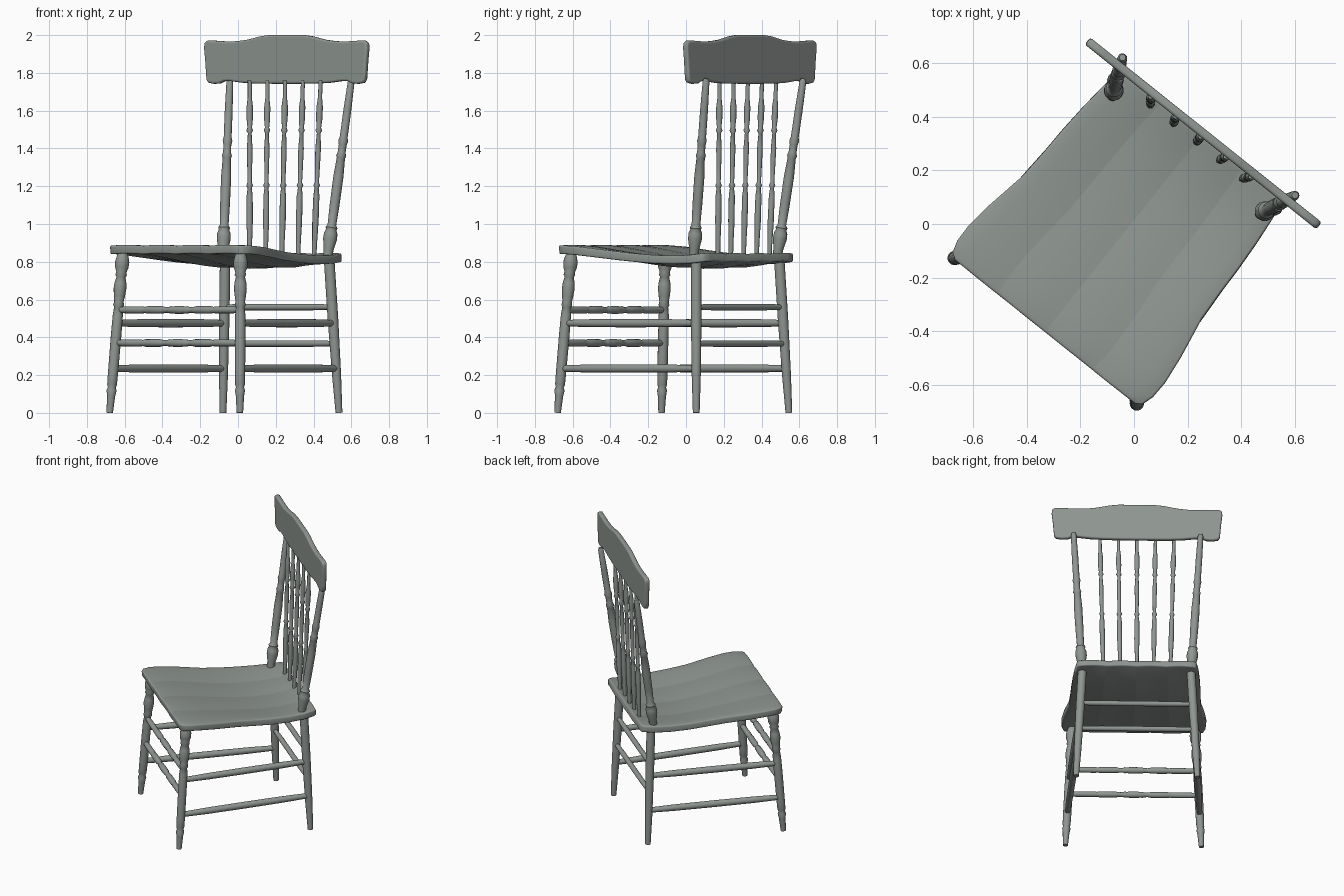
import bpy, bmesh, math
from mathutils import Vector, Matrix

if "Cube" in bpy.data.objects:
    bpy.data.objects.remove(bpy.data.objects["Cube"])

# whole chair is turned about the vertical axis
PLACE = Matrix.Rotation(math.radians(-38.6), 4, 'Z') @ Matrix.Translation((-0.009, 0, 0))

paint = bpy.data.materials.new("grey_green_paint")
paint.diffuse_color = (.275, .305, .285, 1)
paint.use_nodes = True
paint.node_tree.nodes["Principled BSDF"].inputs["Base Color"].default_value = paint.diffuse_color


def finish(name, bm, angle=35):
    me = bpy.data.meshes.new(name)
    bm.to_mesh(me)
    bm.free()
    me.materials.append(paint)
    ob = bpy.data.objects.new(name, me)
    bpy.context.collection.objects.link(ob)
    ob.matrix_world = PLACE
    bpy.ops.object.select_all(action='DESELECT')
    ob.select_set(True)
    bpy.context.view_layer.objects.active = ob
    bpy.ops.object.shade_smooth_by_angle(angle=math.radians(angle))
    return ob


def bevel(ob, width, segments=3):
    m = ob.modifiers.new("rounding", 'BEVEL')
    m.width, m.segments = width, segments
    m.limit_method, m.angle_limit = 'ANGLE', math.radians(50)


def turned(name, a, b, profile, sides=16):
    """Lathe-turned stick from a to b; profile = (fraction along, radius)."""
    a, b = Vector(a), Vector(b)
    rot = (b - a).to_track_quat('Z', 'Y')
    bm = bmesh.new()
    rings = []
    for t, r in profile:
        c = a.lerp(b, t)
        rings.append([bm.verts.new(c + rot @ Vector((r * math.cos(k * math.tau / sides),
                      r * math.sin(k * math.tau / sides), 0))) for k in range(sides)])
    for p, q in zip(rings, rings[1:]):
        for k in range(sides):
            n = (k + 1) % sides
            bm.faces.new((p[k], p[n], q[n], q[k]))
    bm.faces.new(rings[0][::-1])
    bm.faces.new(rings[-1])
    return finish(name, bm, 50)


def by_height(points):
    z0, z1 = points[0][0], points[-1][0]
    return [((z - z0) / (z1 - z0), r) for z, r in points]


# leg end points on the +x side
FRONT = (Vector((.441, -.525, 0)), Vector((.398, -.466, .85)))
REAR = (Vector((.393, .376, 0)), Vector((.352, .343, .82)))


def on_leg(leg, z, s):
    p = leg[0].lerp(leg[1], z / leg[1].z)
    return Vector((p.x * s, p.y, z))


# seat: four crowned planks, dished and dipping toward the back (y, half width, top z, dish)
rows = [(-.523, .43, .884, 0), (-.505, .455, .885, 0), (-.46, .468, .885, .001),
        (-.39, .470, .881, .004), (-.28, .457, .870, .010), (-.12, .428, .853, .020),
        (0, .421, .843, .026), (.11, .418, .836, .028), (.23, .411, .833, .024),
        (.33, .402, .836, .014), (.40, .390, .843, .004), (.417, .375, .845, .002)]
COLS = 16
bm = bmesh.new()
grid = []
for y, w, z, d in rows:
    line = []
    for j in range(COLS + 1):
        u = 2 * j / COLS - 1
        crown = .005 * math.sin(math.pi * (j % 4) / 4)
        line.append(bm.verts.new((w * u, y, z - d * (1 - u * u) + crown)))
    grid.append(line)
for p, q in zip(grid, grid[1:]):
    for j in range(COLS):
        bm.faces.new((p[j], p[j + 1], q[j + 1], q[j]))
for p, q in zip(grid, grid[1:]):
    for j in (4, 8, 12):
        bm.edges.get((p[j], q[j])).smooth = False
seat = finish("seat", bm)
m = seat.modifiers.new("thickness", 'SOLIDIFY')
m.thickness, m.offset = .045, -1
bevel(seat, .008)

# crest rail: mirrored outline, extruded
half = [(0, 2.0), (.12, 2.0), (.18, 1.993), (.26, 1.976), (.33, 1.968), (.40, 1.966),
        (.47, 1.970), (.53, 1.971), (.551, 1.960), (.553, 1.93), (.546, 1.87), (.540, 1.80),
        (.537, 1.765), (.525, 1.748), (.49, 1.742), (.45, 1.744), (.42, 1.756),
        (.38, 1.757), (.30, 1.748), (.2, 1.743), (0, 1.742)]
outline = half + [(-x, z) for x, z in half[-2:0:-1]]
bm = bmesh.new()
face = bm.faces.new([bm.verts.new((x, .409, z)) for x, z in outline])
ext = bmesh.ops.extrude_face_region(bm, geom=[face])
bmesh.ops.translate(bm, vec=(0, .033, 0),
                    verts=[v for v in ext["geom"] if isinstance(v, bmesh.types.BMVert)])
bmesh.ops.recalc_face_normals(bm, faces=bm.faces)
bevel(finish("crest_rail", bm), .011, 4)

front_profile = by_height([(0, .017), (.09, .022), (.12, .027), (.135, .021), (.15, .026),
                           (.2, .027), (.4, .028), (.52, .027), (.56, .023), (.57, .029),
                           (.59, .025), (.62, .030), (.66, .034), (.69, .031), (.72, .024),
                           (.73, .031), (.745, .027), (.77, .036), (.80, .038), (.825, .032),
                           (.85, .024)])
rear_profile = by_height([(0, .018), (.2, .024), (.5, .028), (.82, .028)])
post_profile = by_height([(.82, .024), (.87, .027), (.92, .037), (.95, .036), (.97, .028),
                          (.98, .032), (.995, .023), (1.1, .026), (1.25, .027), (1.35, .022),
                          (1.36, .027), (1.38, .021), (1.42, .021), (1.44, .026), (1.46, .021),
                          (1.6, .021), (1.755, .018), (1.77, .012)])
side_profile = [(0, .017), (.2, .021), (.5, .022), (.8, .021), (1, .017)]

for s, side in ((-1, "left"), (1, "right")):
    # legs and back posts
    turned("front_leg_" + side, on_leg(FRONT, 0, s), on_leg(FRONT, .85, s), front_profile)
    turned("rear_leg_" + side, on_leg(REAR, 0, s), on_leg(REAR, .82, s), rear_profile)
    turned("back_post_" + side, (s * .354, .327, .82), (s * .412, .459, 1.77), post_profile)
    # side stretchers
    for z in (.235, .475):
        turned("side_stretcher_" + side, on_leg(FRONT, z, s), on_leg(REAR, z, s), side_profile)

# front stretchers with turned centre, plain rear stretchers
h = [(0, .015), (.06, .018), (.2, .019), (.22, .016), (.24, .020), (.36, .020),
     (.39, .015), (.42, .016), (.43, .020), (.45, .018), (.47, .021), (.5, .021)]
fancy = h + [(1 - t, r) for t, r in h[-2::-1]]
for z in (.37, .545):
    turned("front_stretcher", on_leg(FRONT, z, -1), on_leg(FRONT, z, 1), fancy)
for z in (.367, .56):
    turned("rear_stretcher", on_leg(REAR, z, -1), on_leg(REAR, z, 1),
           [(0, .014), (.2, .017), (.8, .017), (1, .014)])

# back spindles
spindle = by_height([(.81, .012), (.9, .013), (1.02, .017), (1.15, .016), (1.19, .011),
                     (1.205, .018), (1.22, .011), (1.3, .013), (1.40, .015), (1.48, .010),
                     (1.495, .018), (1.51, .012), (1.56, .017), (1.62, .017), (1.67, .011),
                     (1.76, .011)])
for k in range(-2, 3):
    turned("back_spindle", (k * .109, .383, .81), (k * .12, .412, 1.76), spindle, 10)
